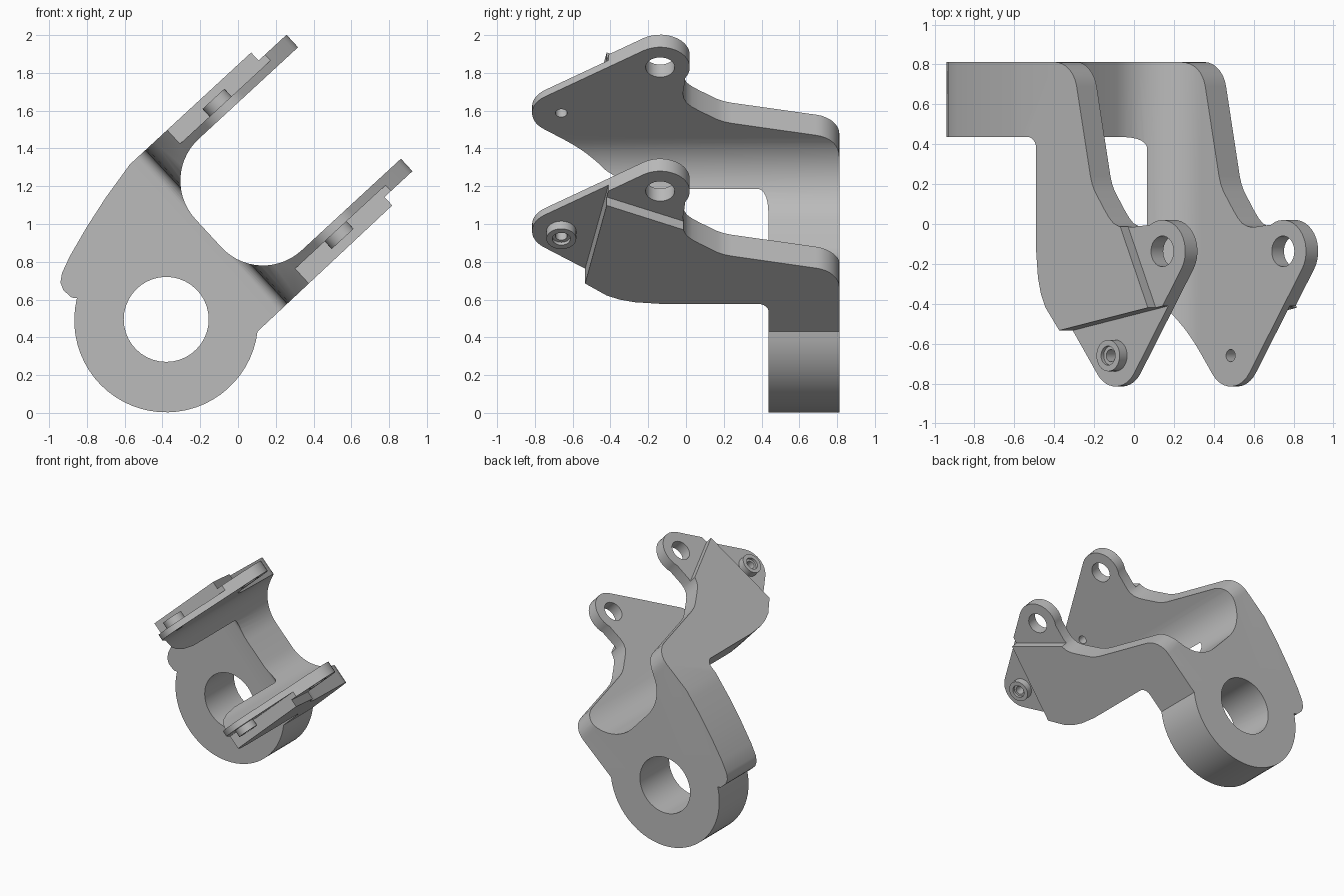
import bpy, bmesh
from math import cos, sin, radians
from mathutils import Vector

cube = bpy.data.objects.get("Cube")
if cube:
    bpy.data.objects.remove(cube, do_unlink=True)

# Fork frame: s runs along the arms, q across the fork, y is depth
TILT = radians(42.7)
S = Vector((cos(TILT), 0, sin(TILT)))
Q = Vector((-sin(TILT), 0, cos(TILT)))
Y = Vector((0, 1, 0))

OUT_LOW, IN_LOW, IN_HIGH, OUT_HIGH = 0.256, 0.404, 1.207, 1.355
LUG_T, TIP_T, BOSS_H = 0.09, 0.048, 0.055
LUG, TIP = (1.39, -0.137), (1.032, -0.66)
HUB = Vector((-0.38, 0, 0.49))
BACK, FRONT_OF_HUB = 0.812, 0.437


def arc(center, r, a0, a1, n):
    """Points on an arc, angles in degrees."""
    out = []
    for i in range(n + 1):
        a = radians(a0 + (a1 - a0) * i / n)
        out.append((center[0] + r * cos(a), center[1] + r * sin(a)))
    return out


def circle(center, r, n=32):
    return arc(center, r, 0, 360, n)[:-1]


def prism(name, pts, u, v, w, lo, hi):
    """Extrude the outline pts in (u, v) from lo to hi along w."""
    bm = bmesh.new()
    face = bm.faces.new([bm.verts.new(u * a + v * b + w * lo) for a, b in pts])
    ext = bmesh.ops.extrude_face_region(bm, geom=[face])
    moved = [g for g in ext["geom"] if isinstance(g, bmesh.types.BMVert)]
    bmesh.ops.translate(bm, vec=w * (hi - lo), verts=moved)
    bmesh.ops.recalc_face_normals(bm, faces=bm.faces)
    mesh = bpy.data.meshes.new(name)
    bm.to_mesh(mesh)
    bm.free()
    obj = bpy.data.objects.new(name, mesh)
    bpy.context.scene.collection.objects.link(obj)
    return obj


def combine(target, other, operation):
    """Apply a boolean and discard the helper."""
    mod = target.modifiers.new("combine", "BOOLEAN")
    mod.operation, mod.object, mod.solver = operation, other, "EXACT"
    graph = bpy.context.evaluated_depsgraph_get()
    mesh = bpy.data.meshes.new_from_object(target.evaluated_get(graph))
    target.modifiers.clear()
    target.data = mesh
    bpy.data.objects.remove(other, do_unlink=True)


def to_sq(x, z):
    p = Vector((x, 0, z))
    return (p.dot(S), p.dot(Q))


# Fork profile: round hub, side heel, two arms and the U-shaped gap
hub_arc = arc((HUB.x, HUB.z), 0.487, -7, -194, 32)
heel = [(-0.88, 0.61), (-0.925, 0.65), (-0.94, 0.69), (-0.932, 0.74),
        (-0.89, 0.83), (-0.80, 0.985), (-0.70, 1.14), (-0.62, 1.25)]
profile = [to_sq(*p) for p in hub_arc + heel]
profile += [(0.47, OUT_HIGH), (1.7, OUT_HIGH), (1.7, IN_HIGH)]
profile += arc((0.83, IN_HIGH - 0.3), 0.3, 90, 180, 14)
profile += arc((0.83, IN_LOW + 0.3), 0.3, 180, 270, 14)
profile += [(1.7, IN_LOW), (1.7, OUT_LOW)]
bracket = prism("fork_bracket", profile, S, Q, Y, -1, BACK)

# Side outline: stepped arm, lug and pointed tip
outline = [(-1, BACK)] + arc((0.71, 0.66), 0.152, 90, 12, 8)
outline += [(0.953, 0.24), (0.965, 0.20), (0.982, 0.165), (1.05, 0.07),
            (1.08, 0.032), (1.11, 0.004), (1.15, -0.013), (1.19, -0.016), (1.24, -0.01)]
outline += arc(LUG, 0.157, 122, -34.4, 16)
outline += arc(TIP, 0.155, -34.4, -142.5, 12)
outline += [(0.74, -0.534), (0.647, -0.42), (0.615, -0.35), (0.595, -0.27), (0.583, -0.14)]
outline += arc((0.523, FRONT_OF_HUB - 0.06), 0.06, 0, 90, 8)
outline += [(-1, FRONT_OF_HUB)]
combine(bracket, prism("side_outline", outline, S, Y, Q, -1, 2.5), "INTERSECT")

# Regions where the outside of each arm is thinned
lug_area = [(1.11, 0.087), (1.345, -0.42), (1.8, -0.334), (1.8, 0.3), (1.3, 0.3)]
tip_area = [(0.4, -0.598), (1.8, -0.334), (1.8, -1), (0.4, -1)]

for inner, axis in ((IN_HIGH, Q), (IN_LOW, -Q)):
    base = inner if axis == Q else -inner
    for area, t in ((lug_area, LUG_T), (tip_area, TIP_T)):
        combine(bracket, prism("step_cutter", area, S, Y, axis, base + t, base + 0.3), "DIFFERENCE")
    # Raised boss with a counterbored hole
    top = base + TIP_T + BOSS_H
    combine(bracket, prism("boss", circle(TIP, 0.079), S, Y, axis, base + 0.02, top), "UNION")
    for center, r, lo in ((TIP, 0.048, top - 0.02), (TIP, 0.031, base - 0.1), (LUG, 0.077, base - 0.1)):
        combine(bracket, prism("hole_cutter", circle(center, r), S, Y, axis, lo, base + 0.3), "DIFFERENCE")

# Main bore through the hub
bore = prism("bore_cutter", circle((HUB.x, HUB.z + 0.005), 0.225, 40),
             Vector((1, 0, 0)), Vector((0, 0, 1)), Y, 0.2, 1)
combine(bracket, bore, "DIFFERENCE")

# Plain grey metal
grey = bpy.data.materials.new("plain_grey")
grey.use_nodes = True
colour = (0.5, 0.5, 0.5, 1)
grey.diffuse_color = colour
grey.node_tree.nodes["Principled BSDF"].inputs["Base Color"].default_value = colour
bracket.data.materials.clear()
bracket.data.materials.append(grey)
for face in bracket.data.polygons:
    face.material_index = 0

bpy.ops.object.select_all(action="DESELECT")
bracket.select_set(True)
bpy.context.view_layer.objects.active = bracket
bpy.ops.object.shade_smooth_by_angle(angle=radians(30))
